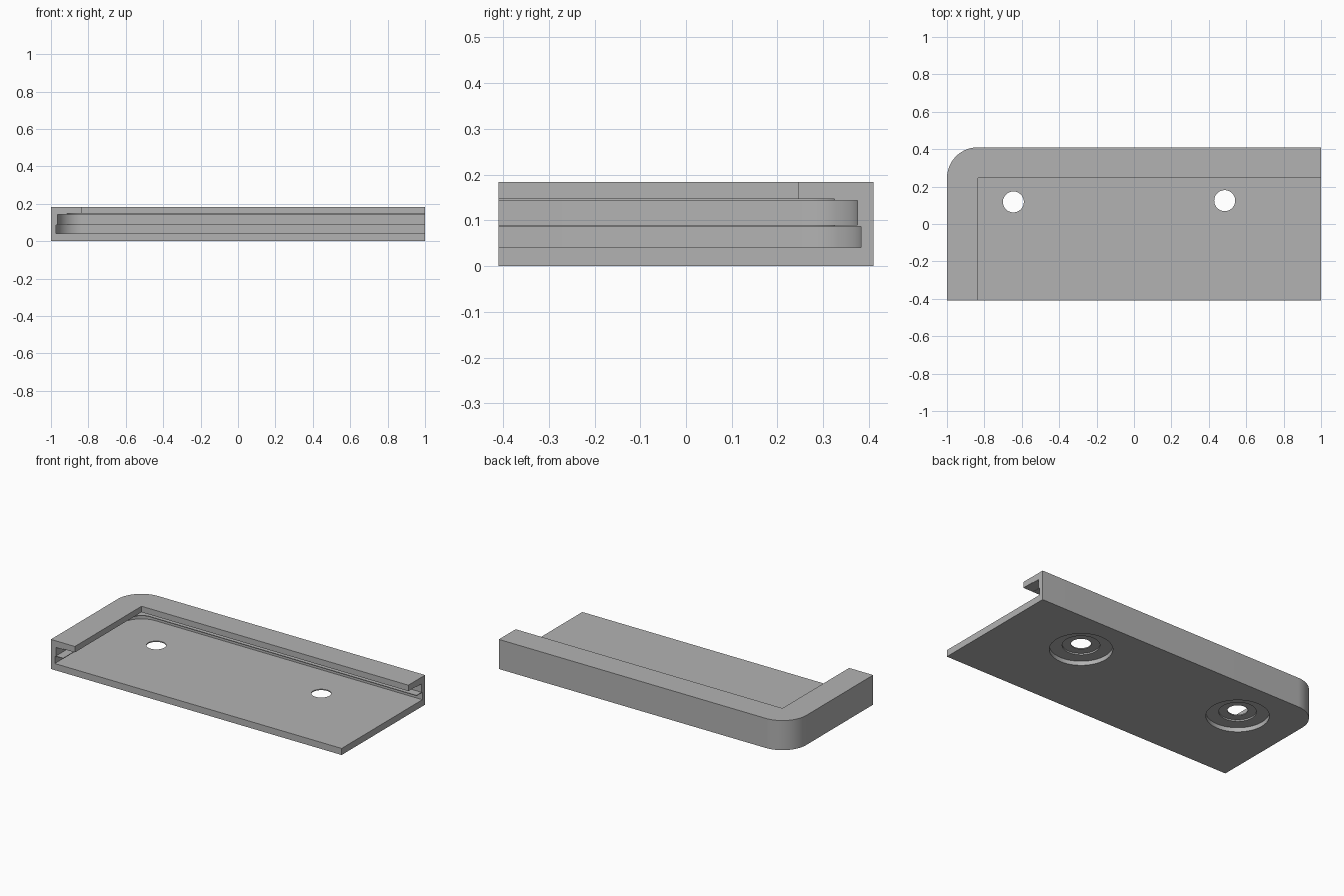
import bpy
import bmesh
import math

cube = bpy.data.objects.get("Cube")
if cube:
    bpy.data.objects.remove(cube, do_unlink=True)

HALF_X, HALF_Y, HEIGHT = 1.0, 0.41, 0.184
CORNER_R = 0.165
CX, CY = -HALF_X + CORNER_R, HALF_Y - CORNER_R   # shared corner centre
FLOOR = 0.041

grey = bpy.data.materials.new("plain grey")
grey.use_nodes = True
colour = (0.45, 0.45, 0.45, 1)
grey.diffuse_color = colour
grey.node_tree.nodes["Principled BSDF"].inputs["Base Color"].default_value = colour


def prism(name, outline, z0, z1):
    """Extrude a flat outline from z0 up to z1."""
    bm = bmesh.new()
    face = bm.faces.new([bm.verts.new((x, y, z0)) for x, y in outline])
    top = bmesh.ops.extrude_face_region(bm, geom=[face])["geom"]
    verts = [v for v in top if isinstance(v, bmesh.types.BMVert)]
    bmesh.ops.translate(bm, verts=verts, vec=(0, 0, z1 - z0))
    bmesh.ops.recalc_face_normals(bm, faces=bm.faces)
    mesh = bpy.data.meshes.new(name)
    bm.to_mesh(mesh)
    bm.free()
    obj = bpy.data.objects.new(name, mesh)
    bpy.context.collection.objects.link(obj)
    return obj


def tray_outline(r, extra=0.0):
    """Rectangle with its back right corner rounded, offset r from the corner centre."""
    right, front = HALF_X + extra, -HALF_Y - extra
    points = [(CX - r, front), (right, front), (right, CY + r)]
    if r == 0:
        return points + [(CX, CY)]
    steps = 24
    for i in range(steps + 1):
        a = math.pi / 2 * (1 + i / steps)
        points.append((CX + r * math.cos(a), CY + r * math.sin(a)))
    return points


def circle(x, y, r, steps=48):
    return [(x + r * math.cos(math.tau * i / steps),
             y + r * math.sin(math.tau * i / steps)) for i in range(steps)]


def cut(target, cutter):
    cutter.hide_render = True
    mod = target.modifiers.new("cut", "BOOLEAN")
    mod.operation = "DIFFERENCE"
    mod.solver = "EXACT"
    mod.object = cutter
    bpy.context.view_layer.objects.active = target
    bpy.ops.object.modifier_apply(modifier=mod.name)
    bpy.data.objects.remove(cutter, do_unlink=True)


# Solid body
tray = prism("slotted_tray", tray_outline(CORNER_R), 0, HEIGHT)

# Open top, ridge clearance, lower slot and upper slot: offset, bottom, top
for r, z0, z1 in [(0, 0.06, 0.3), (0.08, 0.05, 0.147),
                  (0.138, FLOOR, 0.086), (0.13, 0.09, 0.143)]:
    cut(tray, prism("slot_cutter", tray_outline(r, 0.1), z0, z1))

# Screw holes with stepped recesses underneath: radius, depth
for x, y in [(-0.645, 0.118), (0.485, 0.125)]:
    for r, depth in [(0.175, 0.026), (0.104, 0.035), (0.056, 0.055)]:
        cut(tray, prism("hole_cutter", circle(x, y, r), -0.05, depth))

# Finish
tray.data.materials.clear()
tray.data.materials.append(grey)
for p in tray.data.polygons:
    p.material_index = 0
bpy.ops.object.select_all(action="DESELECT")
tray.select_set(True)
bpy.context.view_layer.objects.active = tray
bpy.ops.object.shade_smooth_by_angle(angle=math.radians(30))
